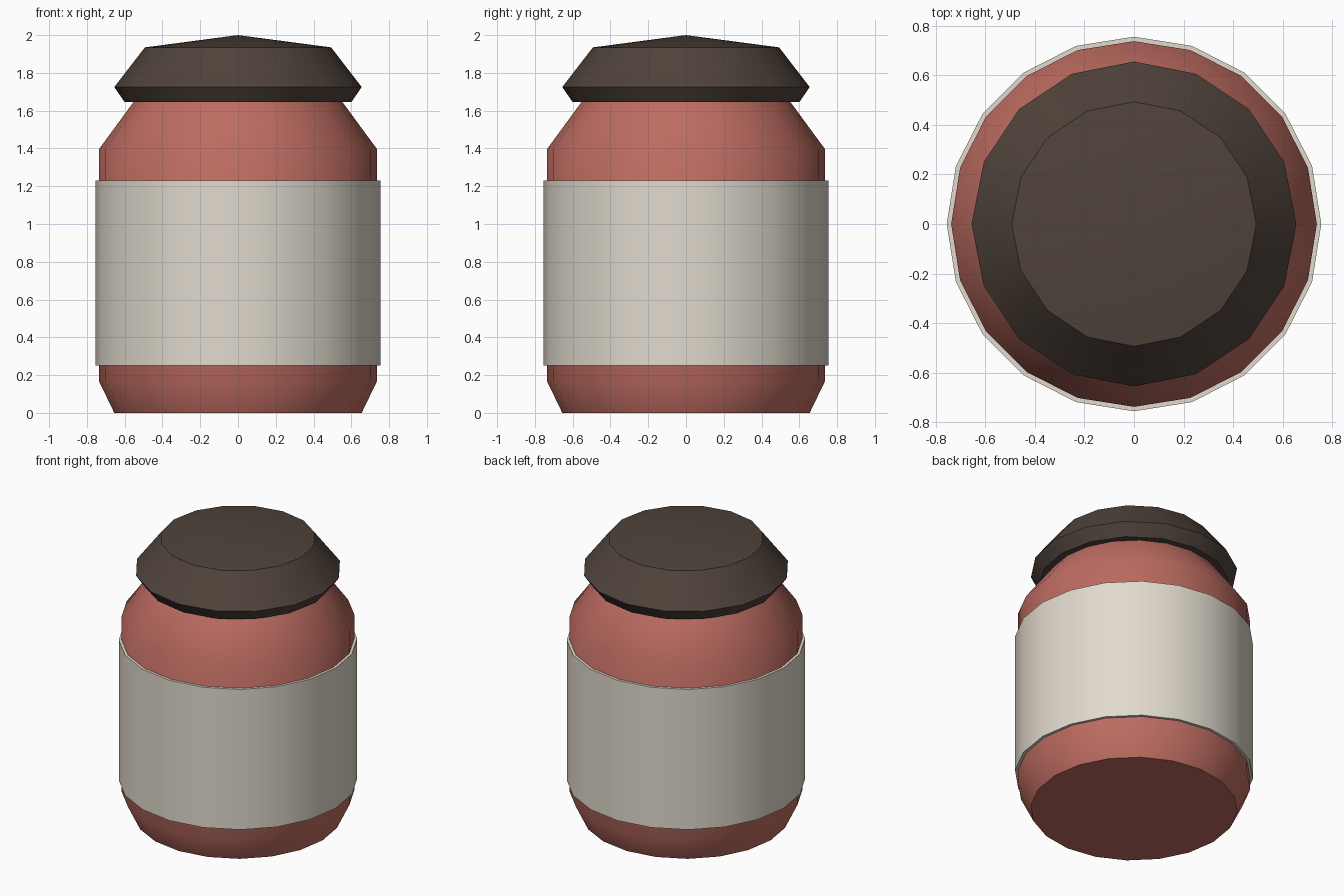
import bpy
import bmesh
import math

cube = bpy.data.objects.get("Cube")
if cube:
    bpy.data.objects.remove(cube, do_unlink=True)


def make_material(name, color):
    mat = bpy.data.materials.new(name)
    mat.use_nodes = True
    mat.diffuse_color = (*color, 1)
    bsdf = mat.node_tree.nodes["Principled BSDF"]
    bsdf.inputs["Base Color"].default_value = (*color, 1)
    bsdf.inputs["Roughness"].default_value = 0.8
    return mat


def lathe(name, profile, sides, mat, closed=False):
    """Revolve (radius, height) points around z; a closed profile makes a ring."""
    bm = bmesh.new()
    rings = []
    for radius, z in profile:
        if radius == 0:
            rings.append([bm.verts.new((0, 0, z))] * sides)
            continue
        angles = [math.tau * i / sides for i in range(sides)]
        rings.append([bm.verts.new((radius * math.cos(a), radius * math.sin(a), z))
                      for a in angles])
    pairs = list(zip(rings, rings[1:]))
    if closed:
        pairs.append((rings[-1], rings[0]))
    for low, high in pairs:
        for i in range(sides):
            j = (i + 1) % sides
            corners = dict.fromkeys((low[i], low[j], high[j], high[i]))
            bm.faces.new(list(corners))
    # Cap the open ends that do not finish in a point
    if not closed:
        for ring in (rings[0], rings[-1]):
            if len(set(ring)) > 1:
                bm.faces.new(ring)
    bmesh.ops.recalc_face_normals(bm, faces=bm.faces)
    mesh = bpy.data.meshes.new(name)
    bm.to_mesh(mesh)
    bm.free()
    mesh.materials.append(mat)
    obj = bpy.data.objects.new(name, mesh)
    bpy.context.collection.objects.link(obj)
    bpy.ops.object.select_all(action="DESELECT")
    obj.select_set(True)
    bpy.context.view_layer.objects.active = obj
    bpy.ops.object.shade_smooth_by_angle(angle=math.radians(40))
    return obj


red = make_material("jar red", (0.51, 0.15, 0.12))
cream = make_material("label cream", (0.75, 0.70, 0.61))
brown = make_material("lid brown", (0.078, 0.056, 0.043))

# Jar with bevelled foot and sloping shoulder
lathe("jar_body", [(0.655, 0), (0.737, 0.17), (0.737, 1.395), (0.55, 1.65)], 20, red)

# Label band wrapped around the jar
lathe("label_band", [(0.755, 0.25), (0.755, 1.23), (0.73, 1.23), (0.73, 0.25)],
      20, cream, closed=True)

# Faceted lid with a shallow pointed top
lathe("lid", [(0.6, 1.645), (0.655, 1.725), (0.493, 1.935), (0, 2)], 16, brown)
